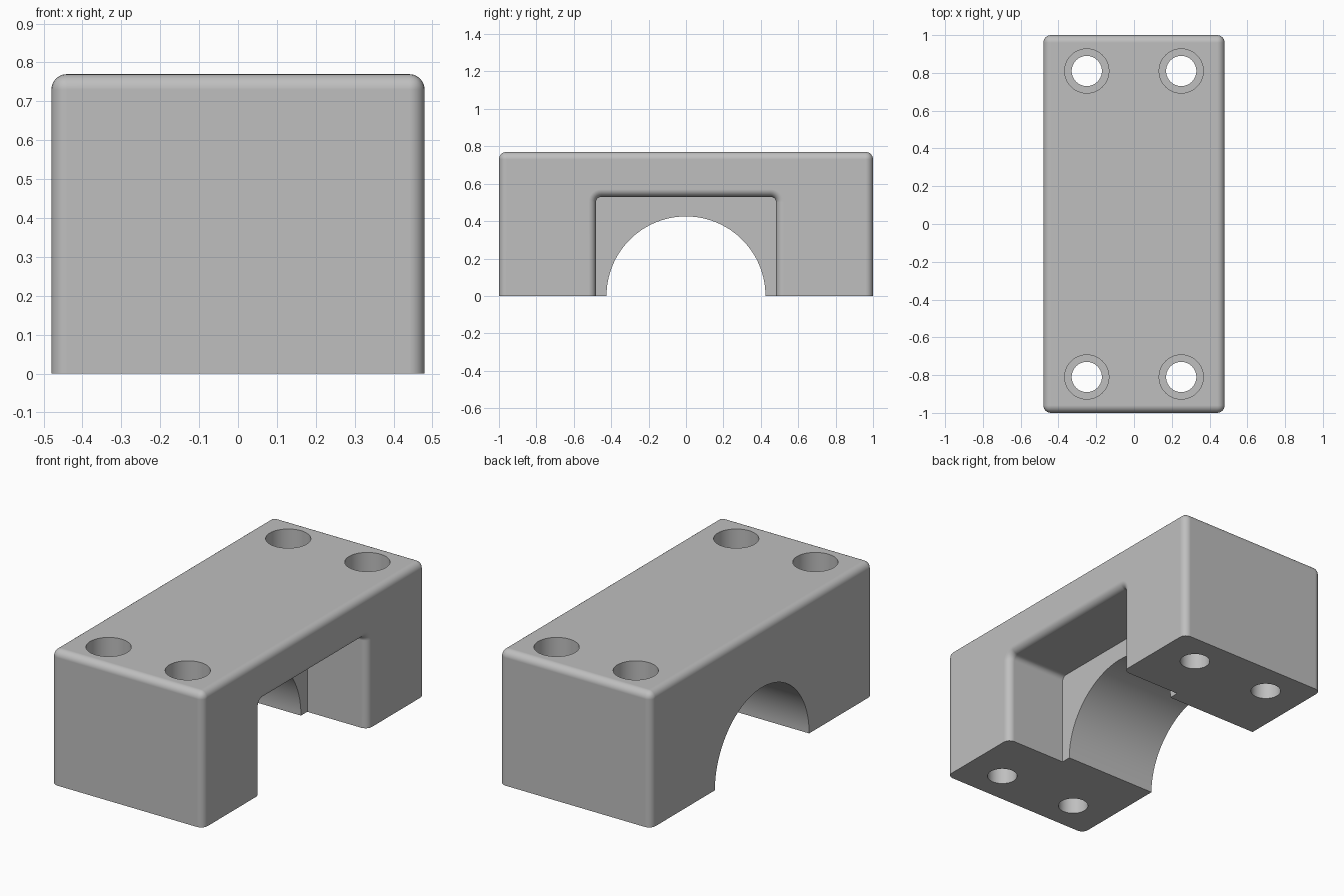
import bpy, bmesh, math
from mathutils import Matrix, Vector

HALF_X, HALF_Y, HEIGHT = 0.48, 1.0, 0.77
FILLET = 0.04
RECESS_X, RECESS_Y, RECESS_Z = 0.10, 0.482, 0.53
ARCH_R = 0.425
HOLE_R, BORE_R, BORE_DEPTH = 0.08, 0.117, 0.17

if "Cube" in bpy.data.objects:
    bpy.data.objects.remove(bpy.data.objects["Cube"], do_unlink=True)

grey = bpy.data.materials.new("plain grey")
grey.use_nodes = True
colour = (0.52, 0.52, 0.52, 1)
grey.diffuse_color = colour
grey.node_tree.nodes["Principled BSDF"].inputs["Base Color"].default_value = colour


def make_object(name, bm):
    mesh = bpy.data.meshes.new(name)
    bmesh.ops.recalc_face_normals(bm, faces=bm.faces)
    bm.to_mesh(mesh)
    bm.free()
    mesh.materials.append(grey)
    ob = bpy.data.objects.new(name, mesh)
    bpy.context.collection.objects.link(ob)
    return ob


def box(lo, hi):
    bm = bmesh.new()
    bmesh.ops.create_cube(bm, size=1)
    lo, hi = Vector(lo), Vector(hi)
    for v in bm.verts:
        v.co = (lo + hi) / 2 + v.co * (hi - lo)
    return bm


def cylinder(radius, length, segments, matrix):
    bm = bmesh.new()
    bmesh.ops.create_cone(bm, cap_ends=True, segments=segments, radius1=radius,
                          radius2=radius, depth=length, matrix=matrix)
    return bm


def cut(target, name, bm):
    """Subtract a shape from the target and remove the cutter."""
    cutter = make_object(name, bm)
    cutter.hide_render = True
    mod = target.modifiers.new(name, "BOOLEAN")
    mod.operation, mod.solver, mod.object = "DIFFERENCE", "EXACT", cutter
    bpy.context.view_layer.objects.active = target
    bpy.ops.object.modifier_apply(modifier=mod.name)
    bpy.data.objects.remove(cutter, do_unlink=True)


# Main block
block = make_object("clamp_block", box((-HALF_X, -HALF_Y, 0), (HALF_X, HALF_Y, HEIGHT)))

# Rectangular recess on the left side, with rounded upper corners
recess = box((RECESS_X, -RECESS_Y, -0.2), (1, RECESS_Y, RECESS_Z))
corners = [e for e in recess.edges
           if all(v.co.z > 0 and abs(v.co.y) > 0.4 for v in e.verts)
           and abs(e.verts[0].co.x - e.verts[1].co.x) > 0.1]
bmesh.ops.bevel(recess, geom=corners, offset=0.03, segments=6, profile=0.5, affect="EDGES")
cut(block, "recess_cutter", recess)

# Fillets on the outer top and upright edges and around the recess opening
bm = bmesh.new()
bm.from_mesh(block.data)


def is_filleted(edge):
    a, b = (v.co for v in edge.verts)
    mid = (a + b) / 2
    if max(a.z, b.z) < 0.001 or edge.calc_face_angle(0) < 0.5:
        return False
    on_top = mid.z > HEIGHT - 0.001
    upright = abs(mid.y) > HALF_Y - 0.001
    opening = mid.x > HALF_X - 0.001
    return on_top or upright or opening


bmesh.ops.bevel(bm, geom=[e for e in bm.edges if is_filleted(e)], offset=FILLET,
                segments=6, profile=0.5, affect="EDGES")
bm.to_mesh(block.data)
bm.free()

# Half-round arch running through the block
cut(block, "arch_cutter",
    cylinder(ARCH_R, 2, 128, Matrix.Rotation(math.pi / 2, 4, "Y")))

# Four counterbored bolt holes
for sx in (-1, 1):
    for sy in (-1, 1):
        x, y = sx * 0.25, sy * 0.81
        cut(block, "hole_cutter",
            cylinder(HOLE_R, 3, 48, Matrix.Translation((x, y, 0))))
        cut(block, "bore_cutter",
            cylinder(BORE_R, 2 * BORE_DEPTH, 48, Matrix.Translation((x, y, HEIGHT))))

# Smooth fillets with crisp edges
bpy.ops.object.select_all(action="DESELECT")
block.select_set(True)
bpy.context.view_layer.objects.active = block
bpy.ops.object.shade_smooth_by_angle(angle=math.radians(30))
weighted = block.modifiers.new("even_shading", "WEIGHTED_NORMAL")
weighted.keep_sharp = True
